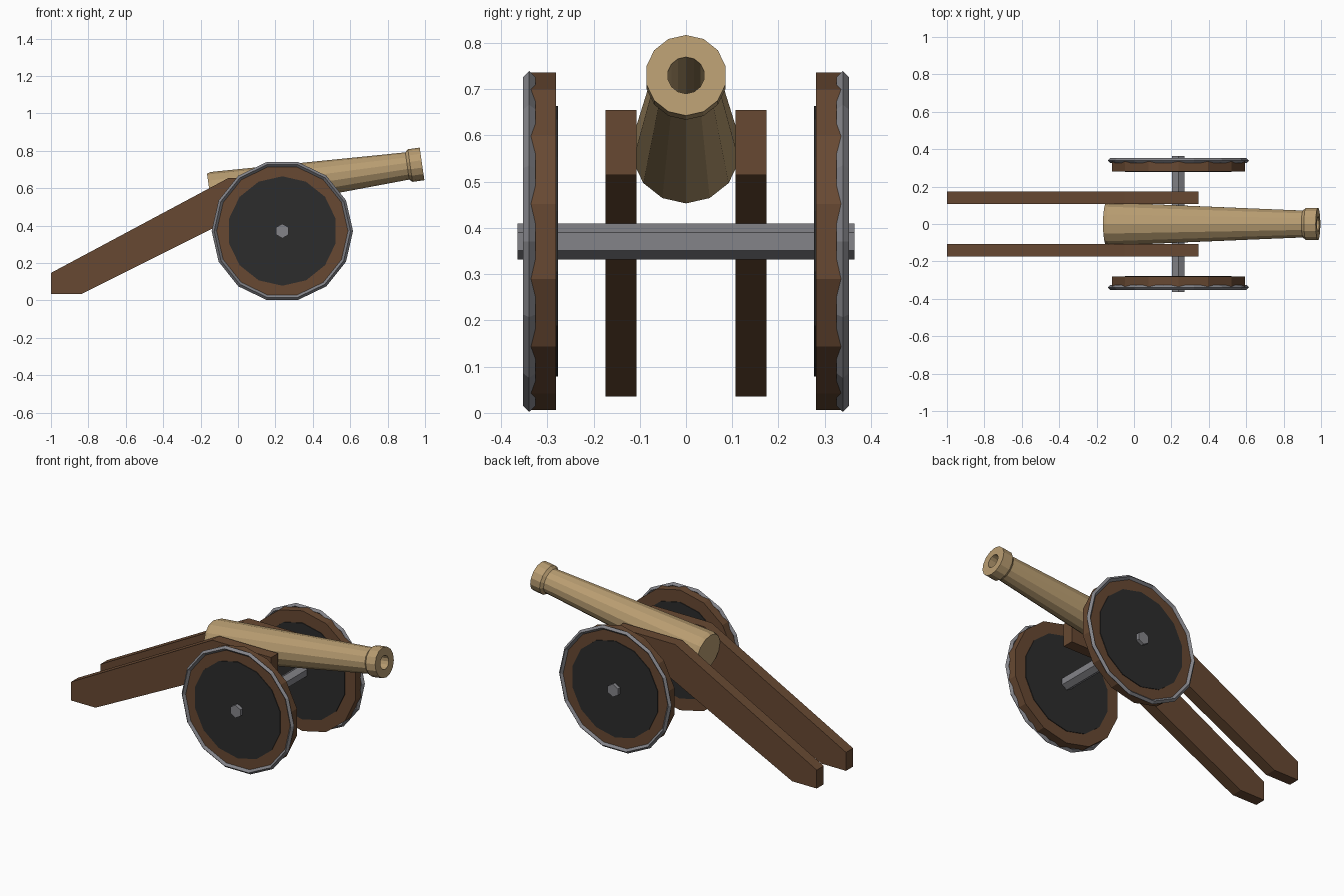
import bpy
import bmesh
from math import sin, cos, pi, atan2
from mathutils import Matrix, Vector

if "Cube" in bpy.data.objects:
    bpy.data.objects.remove(bpy.data.objects["Cube"], do_unlink=True)


def material(name, rgb):
    mat = bpy.data.materials.new(name)
    mat.use_nodes = True
    colour = (*rgb, 1)
    mat.diffuse_color = colour
    mat.node_tree.nodes["Principled BSDF"].inputs["Base Color"].default_value = colour
    return mat


BRASS = material("pale brass", (0.48, 0.335, 0.165))
WOOD = material("brown wood", (0.137, 0.066, 0.032))
STEEL = material("grey steel", (0.23, 0.23, 0.25))
IRON = material("dark iron", (0.025, 0.025, 0.025))


def finish(name, bm, mat, matrix=Matrix()):
    bmesh.ops.recalc_face_normals(bm, faces=bm.faces)
    mesh = bpy.data.meshes.new(name)
    bm.to_mesh(mesh)
    bm.free()
    mesh.materials.append(mat)
    obj = bpy.data.objects.new(name, mesh)
    obj.matrix_world = matrix
    bpy.context.scene.collection.objects.link(obj)
    return obj


def lathe(name, profile, sides, mat, matrix, phase=0.0, closed=False):
    """Revolve (distance, radius) points about the local x axis."""
    bm = bmesh.new()
    rings = []
    for s, r in profile:
        angles = [2 * pi * (i + phase) / sides for i in range(sides)]
        rings.append([bm.verts.new((s, r * sin(a), r * cos(a))) for a in angles])
    pairs = list(zip(rings, rings[1:]))
    if closed:
        pairs.append((rings[-1], rings[0]))
    else:
        bm.faces.new(rings[0])
        bm.faces.new(rings[-1])
    for a, b in pairs:
        for i in range(sides):
            j = (i + 1) % sides
            bm.faces.new((a[i], a[j], b[j], b[i]))
    return finish(name, bm, mat, matrix)


def beam(name, outline, y0, y1, mat):
    """Extrude an (x, z) outline from y0 to y1."""
    bm = bmesh.new()
    face = bm.faces.new([bm.verts.new((x, y0, z)) for x, z in outline])
    moved = bmesh.ops.extrude_face_region(bm, geom=[face])["geom"]
    verts = [v for v in moved if isinstance(v, bmesh.types.BMVert)]
    bmesh.ops.translate(bm, verts=verts, vec=(0, y1 - y0, 0))
    return finish(name, bm, mat)


# Barrel with a flared muzzle and a deep bore, tilted upward
breech, muzzle = Vector((-0.15, 0, 0.567)), Vector((0.984, 0, 0.73))
span = muzzle - breech
length = span.length
barrel_pose = (Matrix.Translation(breech)
               @ Matrix.Rotation(-atan2(span.z, span.x), 4, 'Y'))
lathe("barrel",
      [(0, 0.111), (0.02, 0.118), (length - 0.08, 0.0735), (length - 0.064, 0.088),
       (length, 0.088), (length, 0.04), (length - 0.9, 0.04)],
      14, BRASS, barrel_pose)

# Axle
hub = Vector((0.237, 0, 0.371))
axle_pose = Matrix.Translation(hub) @ Matrix.Rotation(pi / 2, 4, 'Z')
lathe("axle", [(-0.364, 0.039), (0.364, 0.039)], 6, STEEL, axle_pose)

# Wheels and trail beams, one of each per side
TRAIL = [(-1, 0.035), (-0.835, 0.035), (0.125, 0.515), (0.345, 0.515),
         (0.345, 0.655), (-0.05, 0.655), (-1, 0.147)]
for side, sign in (("left", 1), ("right", -1)):
    pose = Matrix.Translation(hub) @ Matrix.Rotation(sign * pi / 2, 4, 'Z')
    lathe(f"{side}_wheel_rim", [(0.281, 0.365), (0.338, 0.365)], 14, WOOD, pose)
    lathe(f"{side}_wheel_disc", [(0.277, 0.2925), (0.342, 0.2925)], 14, IRON, pose)
    tyre = [(0.339 + 0.0135 * cos(k * pi / 2), 0.3645 + 0.0135 * sin(k * pi / 2))
            for k in range(4)]
    lathe(f"{side}_tyre", tyre, 14, STEEL, pose, phase=0.5, closed=True)
    beam(f"{side}_trail_beam", TRAIL, sign * 0.107, sign * 0.174, WOOD)
